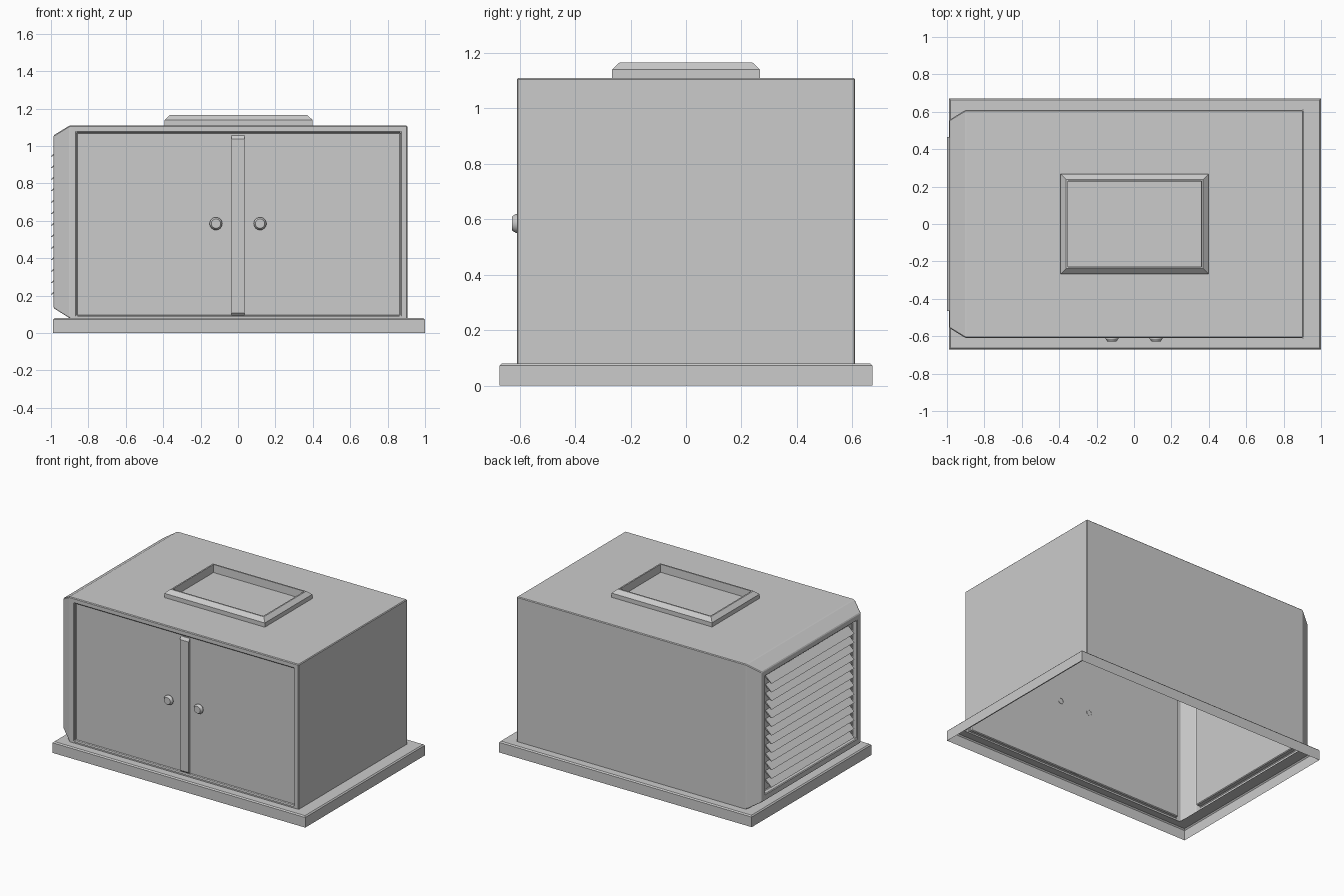
import bpy, bmesh, math
from mathutils import Vector, Matrix

if "Cube" in bpy.data.objects:
    bpy.data.objects.remove(bpy.data.objects["Cube"])


def finish(bm, name, bevel=0.0):
    me = bpy.data.meshes.new(name)
    bm.to_mesh(me)
    bm.free()
    ob = bpy.data.objects.new(name, me)
    bpy.context.collection.objects.link(ob)
    if bevel:
        m = ob.modifiers.new("edge_bevel", 'BEVEL')
        m.width = bevel
        m.segments = 1
        m.limit_method = 'ANGLE'
    return ob


def loft(name, axis, rings, cap=False):
    """Bridge rectangles (offset, u0, u1, v0, v1) stacked along an axis."""
    bm = bmesh.new()
    loops = []
    for o, u0, u1, v0, v1 in rings:
        pts = [(u0, v0), (u1, v0), (u1, v1), (u0, v1)]
        if axis == 'z':
            loops.append([bm.verts.new((u, v, o)) for u, v in pts])
        else:
            loops.append([bm.verts.new((u, o, v)) for u, v in pts])
    for a, b in zip(loops, loops[1:]):
        for i in range(4):
            j = (i + 1) % 4
            bm.faces.new((a[i], a[j], b[j], b[i]))
    if cap:
        bm.faces.new(loops[-1])
    return finish(bm, name)


def side(bm, n):
    return max(bm.faces, key=lambda f: f.normal.dot(Vector(n)) + f.calc_area() * 0.001)


X0, X1, Y, Z0, Z1 = -0.9, 0.905, 0.61, 0.08, 1.11

# Hollow base skirt, open underneath
loft("base_skirt", 'z', [(0, -0.988, 1.0, -0.672, 0.672),
                         (0.072, -0.988, 1.0, -0.672, 0.672),
                         (0.08, -0.98, 0.992, -0.664, 0.664),
                         (0.08, X0, X1, -Y, Y)])

# Cabinet shell: open bottom, recessed door opening, tapered grille housing
bm = bmesh.new()
bmesh.ops.create_cube(bm, size=1)
bmesh.ops.scale(bm, vec=(X1 - X0, 2 * Y, Z1 - Z0), verts=bm.verts)
bmesh.ops.translate(bm, vec=((X0 + X1) / 2, 0, (Z0 + Z1) / 2), verts=bm.verts)
bm.normal_update()
front, left, bottom = side(bm, (0, -1, 0)), side(bm, (-1, 0, 0)), side(bm, (0, 0, -1))
bmesh.ops.delete(bm, geom=[bottom], context='FACES_ONLY')
bmesh.ops.inset_individual(bm, faces=[front], thickness=0.052)
for v in front.verts:
    if v.co.z < 0.5:
        v.co.z = 0.092
bm.normal_update()
bmesh.ops.inset_individual(bm, faces=[front], thickness=0.001, depth=-0.02)
for t, d in [(0.075, 0.086), (0.06, 0), (0.001, -0.035)]:
    bm.normal_update()
    bmesh.ops.inset_individual(bm, faces=[left], thickness=t, depth=d)
finish(bm, "cabinet_shell", 0.005)

# Mullion between the doors
loft("door_mullion", 'y', [(-0.59, -0.034, 0.036, 0.093, 1.057),
                           (-0.592, -0.034, 0.036, 0.093, 1.057),
                           (-0.606, -0.034, 0.036, 0.108, 1.037)], cap=True)

# Round door knobs
profile = [(0.02, -0.588), (0.02, -0.602), (0.034, -0.607), (0.034, -0.614), (0.025, -0.628)]
for name, x in (("left_knob", -0.118), ("right_knob", 0.118)):
    bm = bmesh.new()
    n, prev = 24, None
    for r, y in profile:
        ring = [bm.verts.new((x + r * math.cos(2 * math.pi * i / n), y,
                              0.585 + r * math.sin(2 * math.pi * i / n))) for i in range(n)]
        if prev:
            for i in range(n):
                j = (i + 1) % n
                bm.faces.new((prev[i], prev[j], ring[j], ring[i]))
        prev = ring
    bm.faces.new(prev)
    ob = finish(bm, name)
    bpy.ops.object.select_all(action='DESELECT')
    ob.select_set(True)
    bpy.context.view_layer.objects.active = ob
    bpy.ops.object.shade_smooth_by_angle(angle=math.radians(25))

# Grille louvres, sloping down and outwards
bm = bmesh.new()
for k in range(13):
    z = 0.207 + 0.0615 * k
    section = [(-1.0, z), (-0.993, z), (-0.952, z + 0.033), (-0.952, z + 0.045)]
    a = [bm.verts.new((x, -0.465, h)) for x, h in section]
    b = [bm.verts.new((x, 0.465, h)) for x, h in section]
    bm.faces.new(a)
    bm.faces.new(b[::-1])
    for i in range(4):
        j = (i + 1) % 4
        bm.faces.new((a[j], a[i], b[i], b[j]))
bmesh.ops.recalc_face_normals(bm, faces=bm.faces)
finish(bm, "grille_louvres")

# Raised frame on the roof
cx, hx, hy = 0.003, 0.395, 0.267


def frame(z, s):
    return (z, cx - hx + s, cx + hx - s, -hy + s, hy - s)


loft("roof_frame", 'z', [frame(1.11, 0), frame(1.14, 0), frame(1.166, 0.028),
                         frame(1.166, 0.038), frame(1.11, 0.04)])
